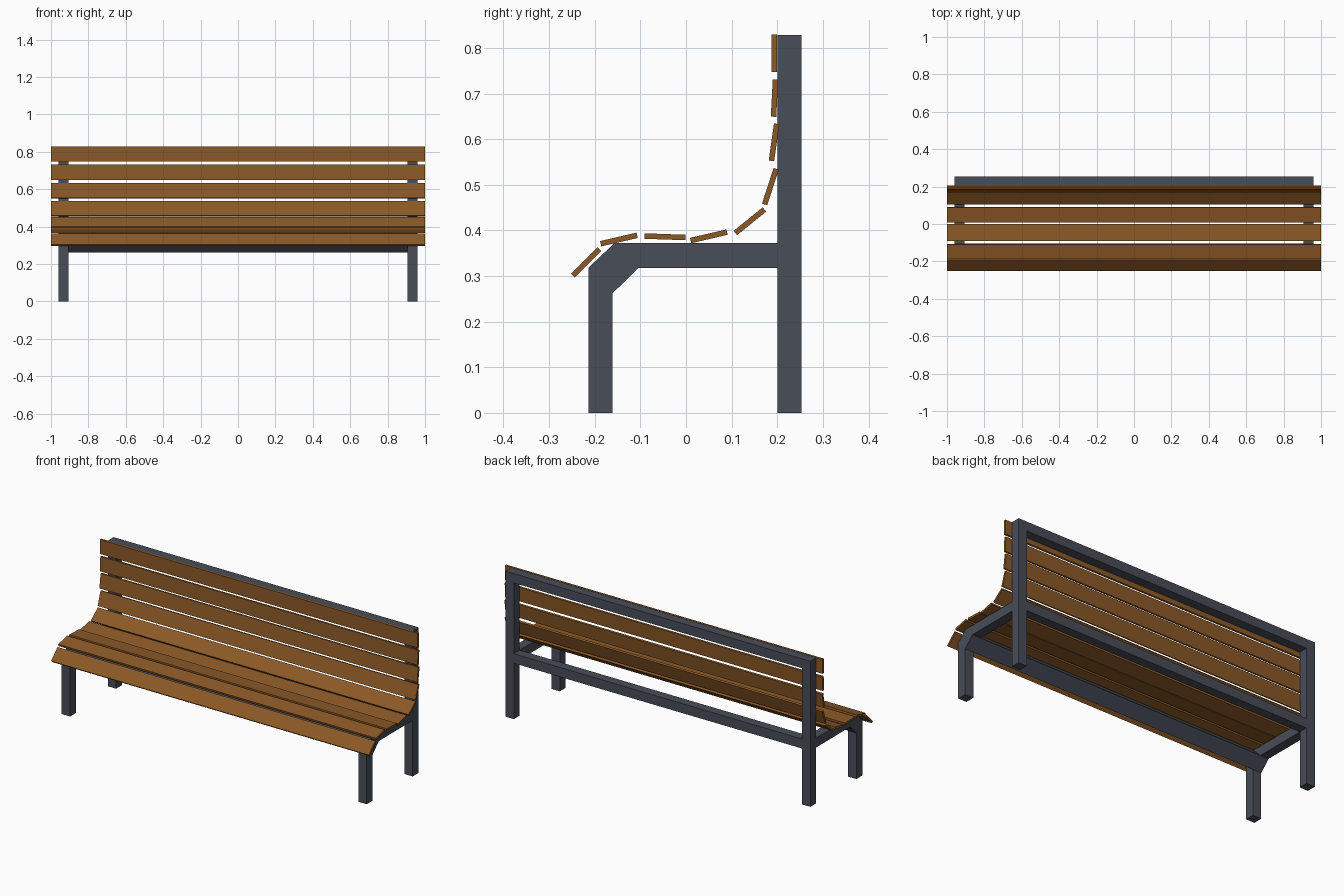
import bpy, bmesh, math
from mathutils import Matrix, Vector

cube = bpy.data.objects.get("Cube")
if cube:
    bpy.data.objects.remove(cube, do_unlink=True)


def make_material(name, rgb):
    mat = bpy.data.materials.new(name)
    mat.use_nodes = True
    mat.diffuse_color = (*rgb, 1)
    bsdf = next(n for n in mat.node_tree.nodes if n.type == 'BSDF_PRINCIPLED')
    bsdf.inputs["Base Color"].default_value = (*rgb, 1)
    return mat


wood = make_material("warm brown wood", (0.26, 0.10, 0.02))
steel = make_material("dark grey steel", (0.065, 0.074, 0.095))


def extrude_profile(name, profile, x0, x1, mat):
    """Extrude a closed (y, z) outline along x."""
    bm = bmesh.new()
    face = bm.faces.new([bm.verts.new((x0, y, z)) for y, z in profile])
    ext = bmesh.ops.extrude_face_region(bm, geom=[face])
    verts = [v for v in ext["geom"] if isinstance(v, bmesh.types.BMVert)]
    bmesh.ops.translate(bm, verts=verts, vec=(x1 - x0, 0, 0))
    bmesh.ops.recalc_face_normals(bm, faces=bm.faces)
    mesh = bpy.data.meshes.new(name)
    bm.to_mesh(mesh)
    bm.free()
    mesh.materials.append(mat)
    obj = bpy.data.objects.new(name, mesh)
    bpy.context.collection.objects.link(obj)
    return obj


def rect(y0, y1, z0, z1):
    return [(y0, z0), (y1, z0), (y1, z1), (y0, z1)]


OUTER, INNER = 0.96, 0.907      # side frame extent in x
BACK, REAR = 0.2, 0.253         # back post extent in y
LOW, HIGH, TOP = 0.318, 0.372, 0.828

# Side frames: bent front leg with seat bearer, and a tall back post
bend = [(-0.214, LOW), (-0.157, HIGH), (-0.104, LOW), (-0.161, 0.262)]
front_leg = [(-0.214, 0), bend[0], bend[1], (BACK, HIGH),
             (BACK, LOW), bend[2], bend[3], (-0.161, 0)]
for side, s in (("left", 1), ("right", -1)):
    extrude_profile(f"{side}_front_leg", front_leg, s * INNER, s * OUTER, steel)
    extrude_profile(f"{side}_back_post", rect(BACK, REAR, 0, TOP),
                    s * INNER, s * OUTER, steel)

# Cross rails joining the two side frames
extrude_profile("front_rail", bend, -INNER, INNER, steel)
extrude_profile("rear_seat_rail", rect(BACK, REAR, LOW, HIGH), -INNER, INNER, steel)
extrude_profile("top_rail", rect(BACK, REAR, TOP - 0.053, TOP), -INNER, INNER, steel)

# Slats: centre (y, z) and tilt in degrees, from front edge to top of back
slats = [(-0.219, 0.330, 45), (-0.147, 0.380, 13), (-0.046, 0.386, -2),
         (0.050, 0.387, 13), (0.140, 0.420, 39), (0.185, 0.496, 72),
         (0.193, 0.593, 82), (0.194, 0.690, 87), (0.193, 0.788, 90)]
LENGTH, WIDTH, THICK = 2.0, 0.082, 0.012
for i, (y, z, tilt) in enumerate(slats, 1):
    turn = Matrix.Rotation(math.radians(tilt), 2)
    width = 0.09 if i == 3 else WIDTH
    outline = [turn @ Vector(p) + Vector((y, z))
               for p in rect(-width / 2, width / 2, -THICK / 2, THICK / 2)]
    extrude_profile(f"slat_{i}", outline, -LENGTH / 2, LENGTH / 2, wood)
